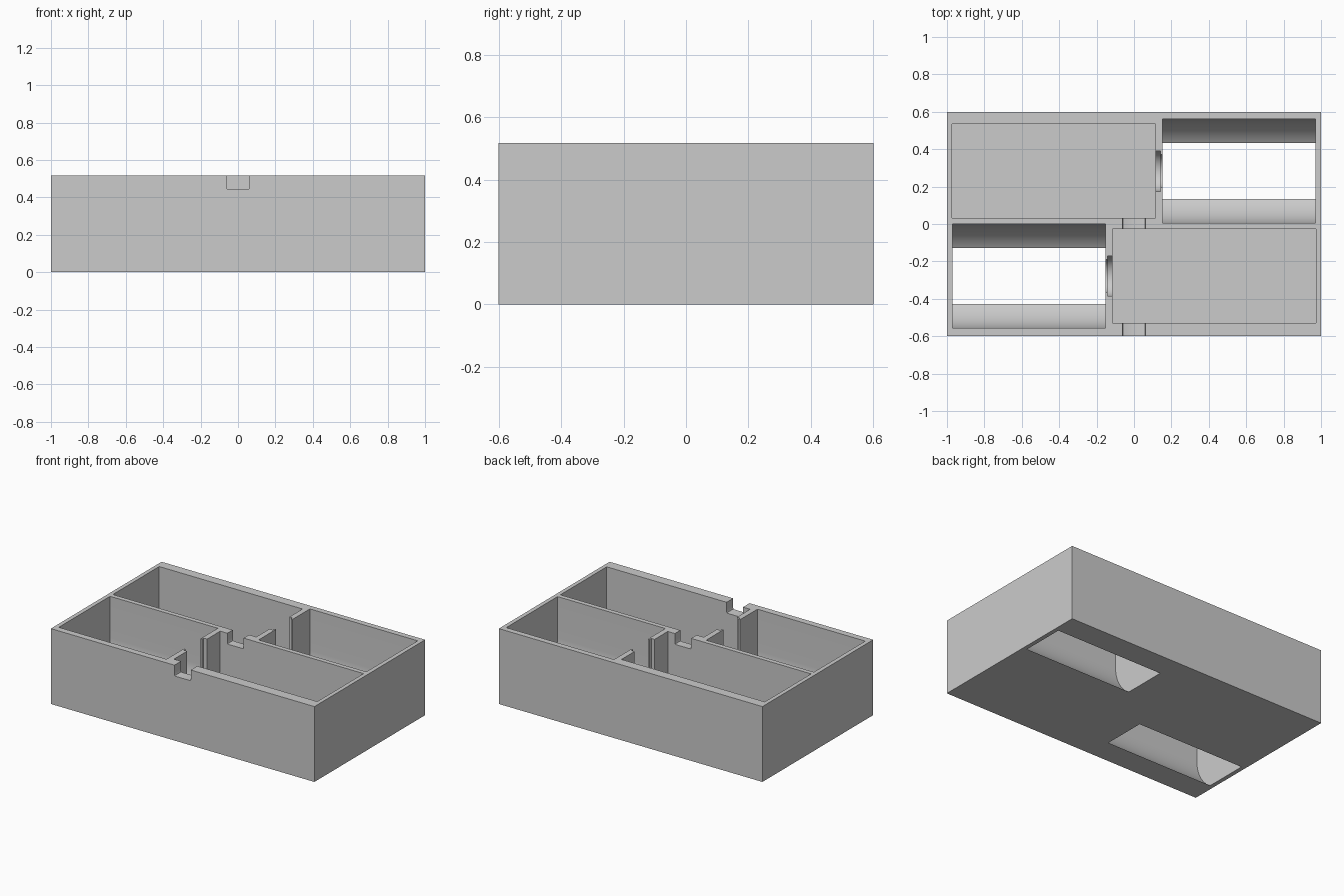
import bpy
import math
from mathutils import Vector

old = bpy.data.objects.get("Cube")
if old:
    bpy.data.objects.remove(old, do_unlink=True)

HEIGHT = 0.517
TOP = 0.7          # cutters reach above the rim
AXIS_Z = 0.234     # height of the round pocket axis

grey = bpy.data.materials.new("plain grey")
grey.use_nodes = True
grey.diffuse_color = (0.6, 0.6, 0.6, 1)
grey.node_tree.nodes["Principled BSDF"].inputs["Base Color"].default_value = (0.6, 0.6, 0.6, 1)


def prism(name, ring, sweep):
    """Solid made by sweeping a closed ring of points along a vector."""
    n = len(ring)
    verts = [Vector(p) for p in ring] + [Vector(p) + Vector(sweep) for p in ring]
    faces = [list(range(n))[::-1], list(range(n, 2 * n))]
    faces += [[i, (i + 1) % n, n + (i + 1) % n, n + i] for i in range(n)]
    mesh = bpy.data.meshes.new(name)
    mesh.from_pydata(verts, [], faces)
    mesh.materials.append(grey)
    obj = bpy.data.objects.new(name, mesh)
    bpy.context.collection.objects.link(obj)
    # make the normals face outward
    import bmesh
    bm = bmesh.new()
    bm.from_mesh(mesh)
    bmesh.ops.recalc_face_normals(bm, faces=bm.faces)
    bm.to_mesh(mesh)
    bm.free()
    return obj


def block(name, x0, x1, y0, y1, z0, z1):
    ring = [(x0, y0, z0), (x1, y0, z0), (x1, y1, z0), (x0, y1, z0)]
    return prism(name, ring, (0, 0, z1 - z0))


def trough(name, x0, x1, y, radius, steps):
    """Round-bottomed channel along x, open to the top."""
    ring = [(x0, y - radius, TOP)]
    for i in range(steps + 1):
        a = math.pi + math.pi * i / steps
        ring.append((x0, y + radius * math.cos(a), AXIS_Z + radius * math.sin(a)))
    ring.append((x0, y + radius, TOP))
    return prism(name, ring, (x1 - x0, 0, 0))


tray = block("tray", -1, 1, -0.6, 0.6, 0, HEIGHT)
cutters = []

# Two lanes, each with a square pocket, a round pocket and a stepped shaft slot
for side, s, y in (("back", 1, 0.283), ("front", -1, -0.278)):
    def span(a, b):
        return sorted((s * a, s * b))
    cutters += [
        block(side + "_square_pocket", *span(-0.972, 0.116), y - 0.251, y + 0.251, 0.03, TOP),
        trough(side + "_round_pocket", *span(0.153, 0.971), y, 0.278, 48),
        trough(side + "_shaft_slot", *span(0.05, 0.25), y, 0.089, 32),
        trough(side + "_collar_slot", *span(0.06, 0.141), y, 0.108, 32),
    ]

# Cable notch through the front and middle walls, with eased bottom corners
w, z, r = 0.062, 0.443, 0.009
notch = [(-w, -0.7, TOP), (-w, -0.7, z + r), (-w + r * 0.3, -0.7, z + r * 0.3), (-w + r, -0.7, z)]
notch += [(-x, py, pz) for x, py, pz in reversed(notch)]
cutters.append(prism("cable_notch", notch, (0, 1.0, 0)))

for cutter in cutters:
    cutter.hide_render = True
    mod = tray.modifiers.new(cutter.name, "BOOLEAN")
    mod.operation = "DIFFERENCE"
    mod.solver = "EXACT"
    mod.object = cutter

# Apply the cuts, drop the cutters and shade the curved walls smooth
bpy.context.view_layer.update()
graph = bpy.context.evaluated_depsgraph_get()
result = bpy.data.meshes.new_from_object(tray.evaluated_get(graph))
tray.modifiers.clear()
tray.data = result
for cutter in cutters:
    bpy.data.objects.remove(cutter, do_unlink=True)

bpy.ops.object.select_all(action="DESELECT")
tray.select_set(True)
bpy.context.view_layer.objects.active = tray
bpy.ops.object.shade_smooth_by_angle(angle=math.radians(25))
